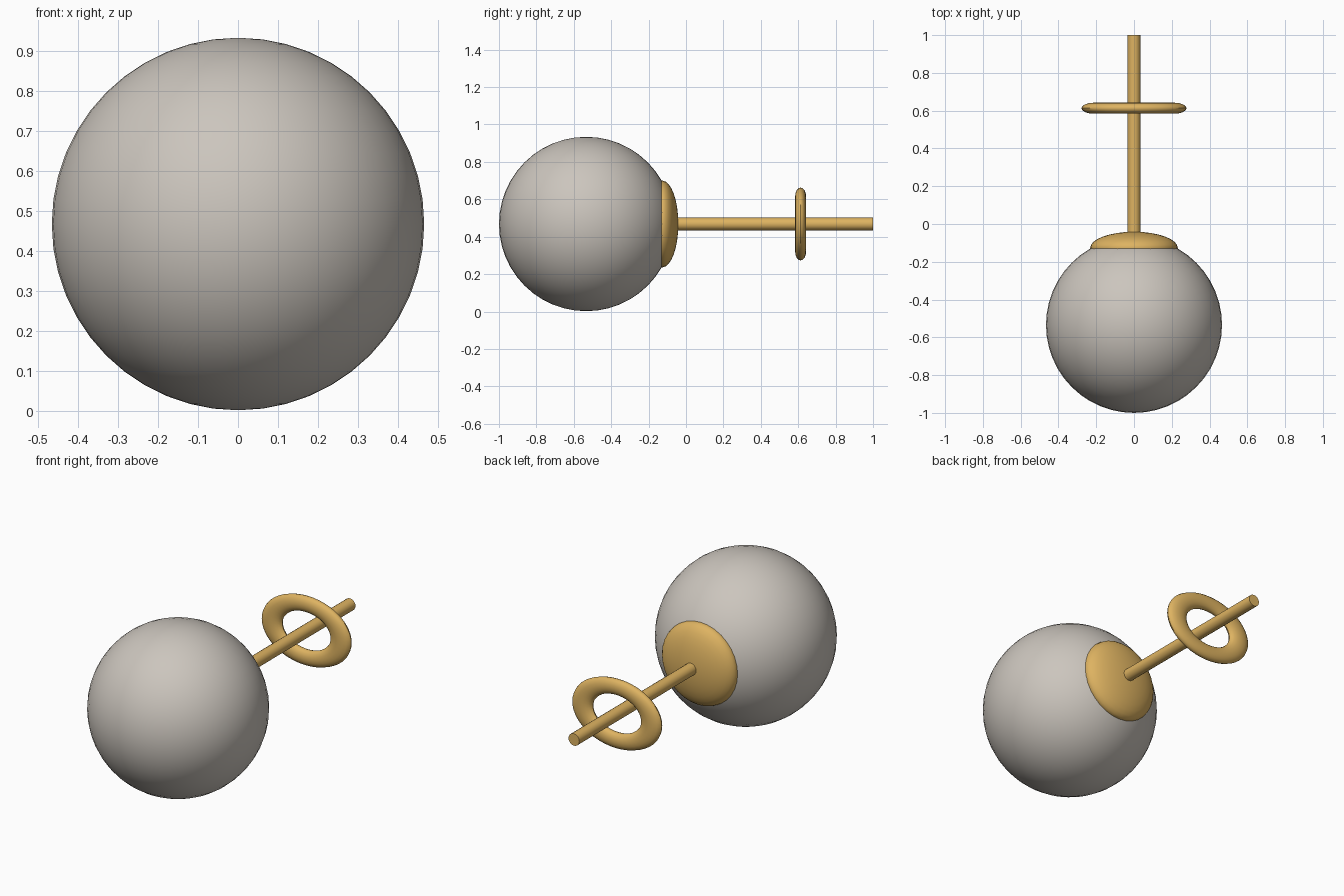
import bpy, math
from mathutils import Vector

if "Cube" in bpy.data.objects:
    bpy.data.objects.remove(bpy.data.objects["Cube"])

Z = 0.468  # height of the common axis


def material(name, rgb):
    m = bpy.data.materials.new(name)
    m.diffuse_color = (*rgb, 1)
    m.use_nodes = True
    m.node_tree.nodes["Principled BSDF"].inputs["Base Color"].default_value = m.diffuse_color
    return m


STONE = material("warm_grey", (0.60, 0.56, 0.51))
GOLD = material("gold", (0.73, 0.45, 0.12))


def finish(name, mat, scale=(1, 1, 1)):
    ob = bpy.context.object
    ob.name = name
    ob.scale = scale
    bpy.ops.object.transform_apply(location=False, rotation=True, scale=True)
    ob.data.materials.append(mat)
    bpy.ops.object.shade_smooth_by_angle(angle=math.radians(40))
    return ob


TURN = (math.radians(90), 0, 0)  # local z axis laid along y

# Main ball
bpy.ops.mesh.primitive_uv_sphere_add(segments=48, ring_count=24, radius=0.466, location=(0, -0.534, Z))
finish("ball", STONE)

# Flattened cap on the back of the ball
bpy.ops.mesh.primitive_uv_sphere_add(segments=32, ring_count=16, radius=1, location=(0, -0.127, Z), rotation=TURN)
finish("cap", GOLD)
cap = bpy.context.object
cap.scale = (0.232, 0.086, 0.232)
bpy.ops.object.transform_apply(location=False, rotation=False, scale=True)

# Straight rod
bpy.ops.mesh.primitive_cylinder_add(vertices=16, radius=0.034, depth=1.1, location=(0, 0.45, Z), rotation=TURN)
finish("rod", GOLD)

# Oval flattened ring around the rod
bpy.ops.mesh.primitive_torus_add(major_segments=48, minor_segments=16, major_radius=0.215, minor_radius=0.063,
                                 location=(0, 0.613, Z), rotation=TURN)
finish("ring", GOLD, (1, 0.7, 0.46))
